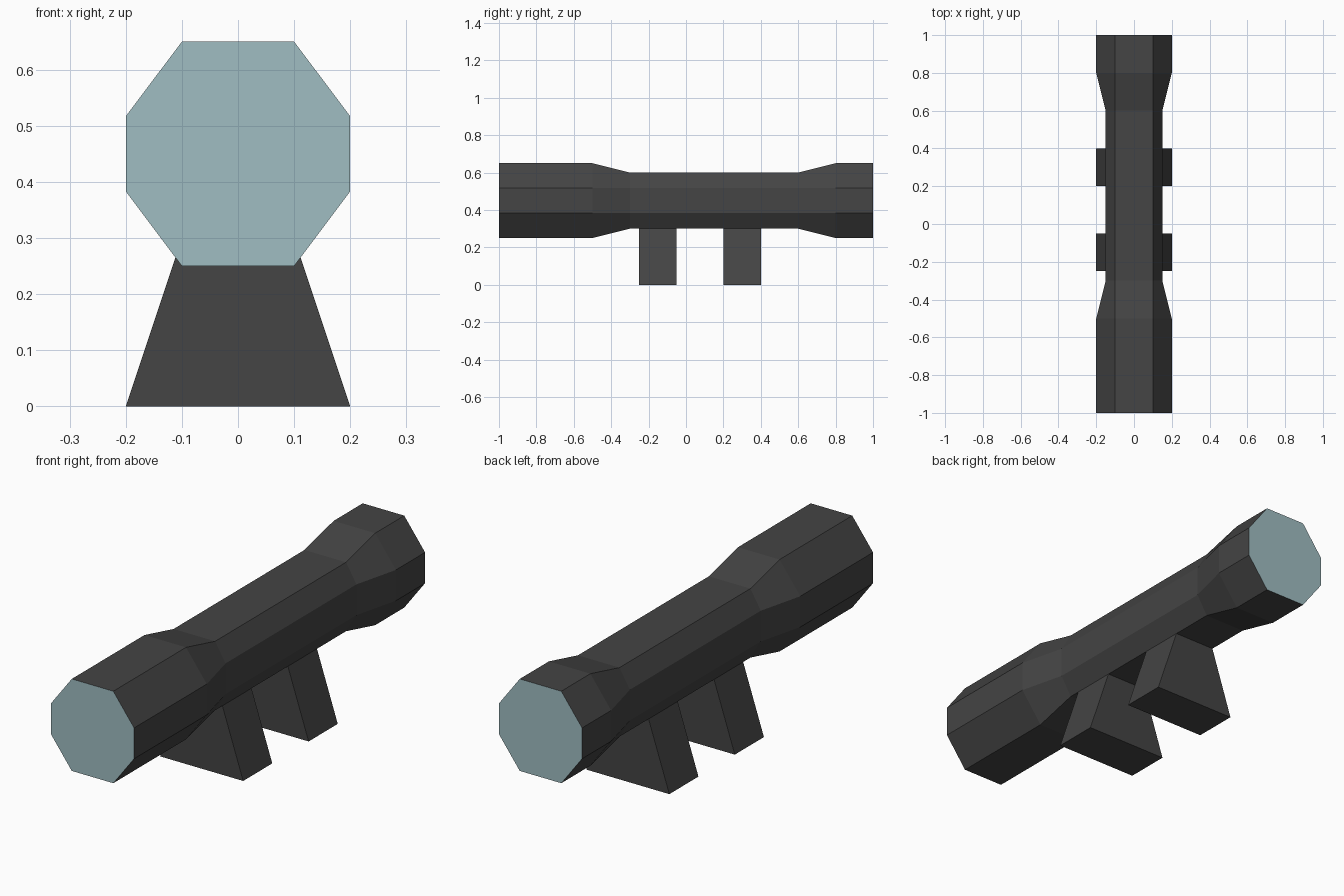
import bpy, bmesh

if "Cube" in bpy.data.objects:
    bpy.data.objects.remove(bpy.data.objects["Cube"])


def material(name, rgb):
    m = bpy.data.materials.new(name)
    m.diffuse_color = (*rgb, 1.0)
    m.use_nodes = True
    m.node_tree.nodes["Principled BSDF"].inputs["Base Color"].default_value = m.diffuse_color
    return m


dark = material("dark_metal", (0.058, 0.058, 0.058))
glass = material("pale_blue_glass", (0.35, 0.51, 0.54))


def loft(name, rings, mats):
    """Skin a list of matching closed rings and cap both ends."""
    bm = bmesh.new()
    loops = [[bm.verts.new(p) for p in ring] for ring in rings]
    n = len(loops[0])
    for a, b in zip(loops, loops[1:]):
        for i in range(n):
            j = (i + 1) % n
            bm.faces.new((a[i], a[j], b[j], b[i]))
    for end in (loops[0], loops[-1]):
        cap = bm.faces.new(end)
        cap.material_index = len(mats) - 1
    bmesh.ops.recalc_face_normals(bm, faces=bm.faces)
    mesh = bpy.data.meshes.new(name)
    bm.to_mesh(mesh)
    bm.free()
    for m in mats:
        mesh.materials.append(m)
    obj = bpy.data.objects.new(name, mesh)
    bpy.context.collection.objects.link(obj)
    return obj


# Scope tube: octagon whose flats keep their width while the radius changes
def octagon(y, r, cz=0.45, w=0.1, s=0.067):
    pts = [(w, r), (r, s), (r, -s), (w, -r), (-w, -r), (-r, -s), (-r, s), (-w, r)]
    return [(x, y, cz + z) for x, z in pts]


stations = [(-1.0, 0.2), (-0.5, 0.2), (-0.3, 0.15), (0.6, 0.15), (0.8, 0.2), (1.0, 0.2)]
loft("scope_tube", [octagon(y, r) for y, r in stations], [dark, glass])

# Two tapered mounts under the tube
profile = [(-0.2, 0.0), (0.2, 0.0), (0.1, 0.3), (-0.1, 0.3)]
for name, y0, y1 in (("front_mount", -0.25, -0.05), ("rear_mount", 0.2, 0.4)):
    loft(name, [[(x, y, z) for x, z in profile] for y in (y0, y1)], [dark])
